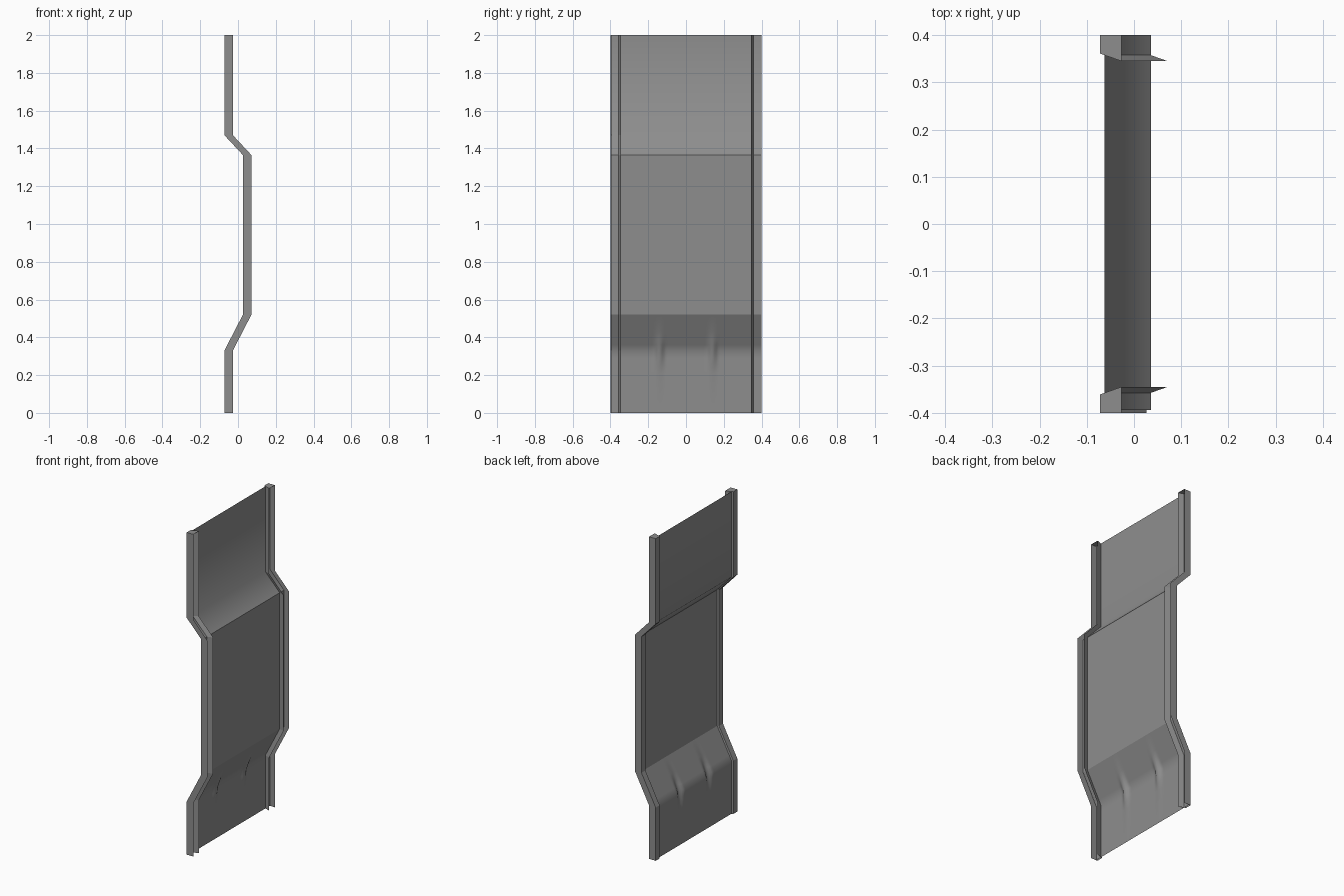
import bpy, bmesh, math

cube = bpy.data.objects.get("Cube")
if cube:
    bpy.data.objects.remove(cube, do_unlink=True)

HEIGHT = 2.0
BACK_LOW, BACK_HIGH = -0.072, 0.026      # back edge of the rails
DEPTH = 0.045                            # rail depth
PANEL_OFFSET = 0.01                      # panel sits in front of the rail back
BENDS = [(0, BACK_LOW), (0.33, BACK_LOW), (0.52, BACK_HIGH),
         (1.365, BACK_HIGH), (1.47, BACK_LOW), (HEIGHT, BACK_LOW)]
SHARP_HEIGHTS = (0.52, 1.365)

steel = bpy.data.materials.new("grey_steel")
steel.use_nodes = True
colour = (0.27, 0.27, 0.27, 1)
steel.diffuse_color = colour
steel.node_tree.nodes["Principled BSDF"].inputs["Base Color"].default_value = colour


def back_x(z):
    """Back edge of the joggled path at height z."""
    for (z0, x0), (z1, x1) in zip(BENDS, BENDS[1:]):
        if z <= z1:
            return x0 + (x1 - x0) * (z - z0) / (z1 - z0)
    return BENDS[-1][1]


def finish(name, bm):
    mesh = bpy.data.meshes.new(name)
    bm.to_mesh(mesh)
    bm.free()
    mesh.materials.append(steel)
    obj = bpy.data.objects.new(name, mesh)
    bpy.context.collection.objects.link(obj)
    return obj


def sweep(bm, rows):
    """Join rows of points into a sheet of quads."""
    grid = [[bm.verts.new(p) for p in row] for row in rows]
    for a, b in zip(grid, grid[1:]):
        for i in range(len(a) - 1):
            bm.faces.new((a[i], a[i + 1], b[i + 1], b[i]))
    return grid


# Side rails: channels open to the front, capped at the top
def make_rail(name, side):
    profile = [(DEPTH, 0.4), (0, 0.4), (0, 0.361), (DEPTH, 0.345)]
    bm = bmesh.new()
    grid = sweep(bm, [[(x + dx, side * y, z) for dx, y in profile] for z, x in BENDS])
    bm.faces.new(grid[-1])
    bmesh.ops.recalc_face_normals(bm, faces=bm.faces)
    return finish(name, bm)


make_rail("left_rail", 1)
make_rail("right_rail", -1)


# Panel: bent sheet with two pressed stiffeners across the lower bend
def pressed_x(y, z):
    x = back_x(z)
    z0, z1 = 0.21, 0.43
    if z0 < z < z1:
        chord = back_x(z0) + (back_x(z1) - back_x(z0)) * (z - z0) / (z1 - z0)
        across = min(1, abs(abs(y) - 0.14) / 0.035)
        x += 0.7 * max(0, chord - x) * math.cos(across * math.pi / 2) ** 2
    return x + PANEL_OFFSET


heights = [0, 0.21, 0.25, 0.29, 0.33, 0.36, 0.39, 0.43, 0.52, 1.365, 1.47, HEIGHT]
columns = 80
y_min, y_max = -0.394, 0.4
ys = [y_min + (y_max - y_min) * i / columns for i in range(columns + 1)]

bm = bmesh.new()
sweep(bm, [[(pressed_x(y, z), y, z) for y in ys] for z in heights])
for face in bm.faces:
    face.smooth = True
for edge in bm.edges:
    a, b = (v.co.z for v in edge.verts)
    if any(abs(a - h) < 1e-4 and abs(b - h) < 1e-4 for h in SHARP_HEIGHTS):
        edge.smooth = False
finish("bent_panel", bm)
